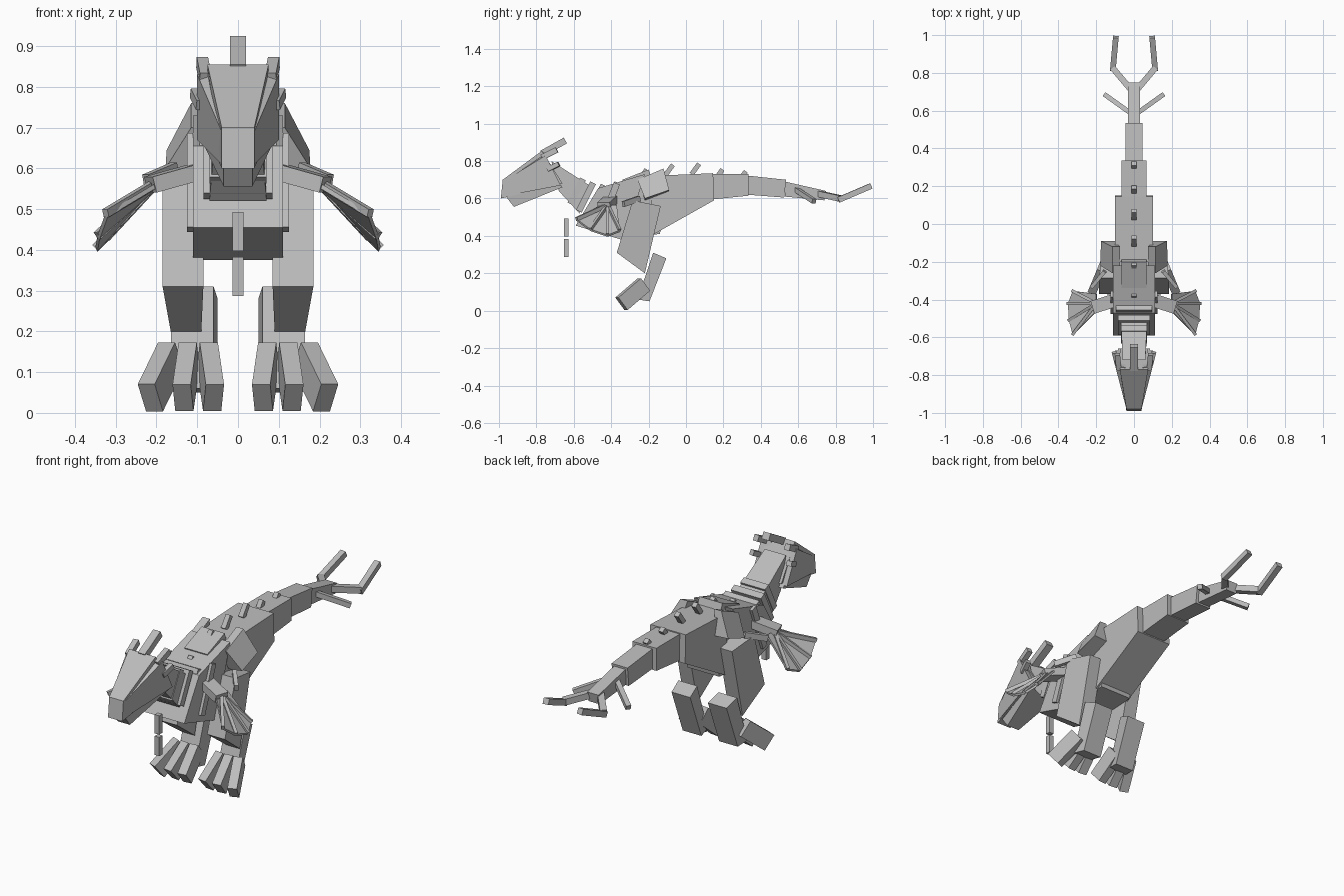
import bpy, bmesh, math
from mathutils import Vector

if "Cube" in bpy.data.objects:
    bpy.data.objects.remove(bpy.data.objects["Cube"])

grey = bpy.data.materials.new("stone_grey")
grey.diffuse_color = (0.5, 0.5, 0.5, 1)
grey.use_nodes = True
grey.node_tree.nodes["Principled BSDF"].inputs["Base Color"].default_value = grey.diffuse_color


def block(name, corners):
    """Six-sided block from two matching rings of four corners."""
    bm = bmesh.new()
    v = [bm.verts.new(c) for c in corners]
    for f in ((0, 1, 2, 3), (7, 6, 5, 4), (0, 4, 5, 1), (1, 5, 6, 2), (2, 6, 7, 3), (3, 7, 4, 0)):
        bm.faces.new([v[i] for i in f])
    bmesh.ops.recalc_face_normals(bm, faces=bm.faces)
    me = bpy.data.meshes.new(name)
    bm.to_mesh(me)
    bm.free()
    me.materials.append(grey)
    ob = bpy.data.objects.new(name, me)
    bpy.context.collection.objects.link(ob)
    return ob


def taper(name, top0, bot0, w0, top1, bot1, w1):
    """Centred block between two cross-sections given as (y, z) top and bottom."""
    ring = lambda t, b, w: [(-w, *t), (w, *t), (w, *b), (-w, *b)]
    return block(name, ring(top0, bot0, w0) + ring(top1, bot1, w1))


def beam(name, p, q, width, height, side=None):
    """Straight bar from p to q."""
    p, q = Vector(p), Vector(q)
    d = (q - p).normalized()
    u = Vector(side) if side else d.cross(Vector((0, 0, 1)))
    u = (u - d * u.dot(d)).normalized() * width / 2
    n = d.cross(u).normalized() * height / 2
    return block(name, [e + a * u + b * n for e in (p, q)
                        for a, b in ((-1, 1), (1, 1), (1, -1), (-1, -1))])


def slab(name, profile, x_front, x_back):
    """Side profile (front pair, back pair) with inner and outer x on each pair."""
    (a, b), (c, d) = profile
    ring = lambda s, t, x: [(x[0], *s), (x[1], *s), (x[1], *t), (x[0], *t)]
    return block(name, ring(a, b, x_front) + ring(c, d, x_back))


def mirrored(ob):
    m = ob.modifiers.new("mirror", "MIRROR")
    m.use_mirror_merge = False
    return ob


# Head
taper("head", (-.98, .70), (-.99, .60), .04, (-.77, .855), (-.66, .68), .075)
taper("lower_jaw", (-.97, .62), (-.92, .555), .035, (-.70, .71), (-.66, .66), .085)
mirrored(block("cheek", [(.035, -.96, .70), (.04, -.98, .69), (.04, -.985, .61), (.035, -.96, .61),
                         (.045, -.76, .845), (.10, -.75, .83), (.10, -.67, .67), (.05, -.67, .67)]))
beam("crest_horn", (0, -.77, .84), (0, -.645, .91), .04, .035)
mirrored(beam("upper_horn", (.08, -.77, .82), (.088, -.69, .86), .028, .03))
mirrored(beam("lower_horn", (.09, -.74, .755), (.105, -.68, .785), .025, .025))

# Neck with overlapping collars
taper("neck", (-.72, .80), (-.68, .64), .06, (-.50, .66), (-.57, .52), .07)
for i, (y, z, w, h) in enumerate(((-.60, .645, .07, .075), (-.55, .615, .085, .085), (-.50, .59, .095, .10))):
    s = Vector((.45, .89)) * h
    a, b = Vector((y, z)) + s, Vector((y, z)) - s
    t = Vector((.03, -.015))
    taper(f"collar_{i}", a, b, w, a + t, b + t, w)

# Chin tassel
for i, z in enumerate((.445, .335)):
    beam(f"tassel_{i}", (0, -.64, z - .048), (0, -.64, z + .048), .026, .026, (1, 0, 0))

# Body
taper("chest", (-.47, .655), (-.59, .455), .11, (-.22, .73), (-.33, .375), .11)
taper("belly", (-.30, .69), (-.38, .39), .095, (-.08, .70), (-.14, .41), .09)
taper("hips", (-.20, .72), (-.17, .41), .10, (.145, .735), (.15, .59), .10)
taper("shoulder_plate", (-.34, .70), (-.32, .64), .065, (-.20, .755), (-.18, .70), .065)
mirrored(beam("rib_bar", (.118, -.46, .45), (.118, -.37, .68), .014, .035, (1, 0, 0)))

# Tail segments
taper("tail_base", (.14, .73), (.14, .595), .067, (.335, .73), (.335, .615), .067)
taper("tail_middle", (.33, .722), (.33, .62), .045, (.535, .70), (.525, .605), .045)
taper("tail_end", (.53, .69), (.53, .61), .032, (.75, .64), (.74, .59), .032)

# Tail fork and fins
mirrored(beam("fork_inner", (.015, .71, .625), (.112, .825, .60), .032, .032))
mirrored(beam("fork_tip", (.112, .815, .592), (.096, .99, .667), .03, .03))
mirrored(beam("tail_fin", (.015, .585, .65), (.155, .685, .585), .025, .025))

# Back spines
for i, (y, z) in enumerate(((-.41, .63), (-.25, .70), (-.11, .725), (.03, .73), (.155, .70), (.28, .69))):
    beam(f"spine_{i}", (0, y, z), (0, y + .04, z + .055), .025, .025)

# Hind legs
mirrored(block("hip_guard", [(.075, -.25, .70), (.115, -.26, .70), (.178, -.22, .60), (.10, -.22, .59),
                             (.075, -.12, .76), (.115, -.12, .76), (.175, -.09, .645), (.10, -.09, .64)]))
mirrored(slab("thigh", (((-.285, .59), (-.37, .31)), ((-.135, .56), (-.22, .20))), (.085, .185), (.09, .165)))
mirrored(slab("shin", (((-.175, .31), (-.26, .06)), ((-.105, .28), (-.195, .05))), (.06, .165), (.05, .155)))
for n, x0, x1 in (("inner", .075, .06), ("middle", .12, .135), ("outer", .165, .215)):
    mirrored(beam(f"{n}_toe", (x0, -.225, .14), (x1, -.345, .037), .045, .085))

# Arms with webbed hands
mirrored(beam("arm", (.09, -.40, .595), (.215, -.44, .56), .07, .04))
mirrored(beam("elbow_spur", (.155, -.25, .60), (.225, -.335, .57), .02, .03))
wrist = Vector((.20, -.42, .565))
tips = [Vector(t) for t in ((.325, -.585, .49), (.345, -.51, .435), (.35, -.42, .405), (.325, -.355, .43))]
for i, t in enumerate(tips):
    mirrored(beam(f"finger_{i}", wrist, t, .016, .02))
for i in range(3):
    a, b = tips[i], tips[i + 1]
    root = [wrist + Vector((0, .06 - .035 * (i + 1) + .0, 0)) * -1, wrist + Vector((0, .045 - .03 * i, 0))]
    root = [wrist + Vector((0, -.04 + .03 * i, 0)), wrist + Vector((0, -.01 + .03 * i, 0))]
    low = Vector((-.005, 0, -.01))
    ring = [root[0], root[1], b, a]
    mirrored(block(f"web_{i}", ring + [p + low for p in ring]))
